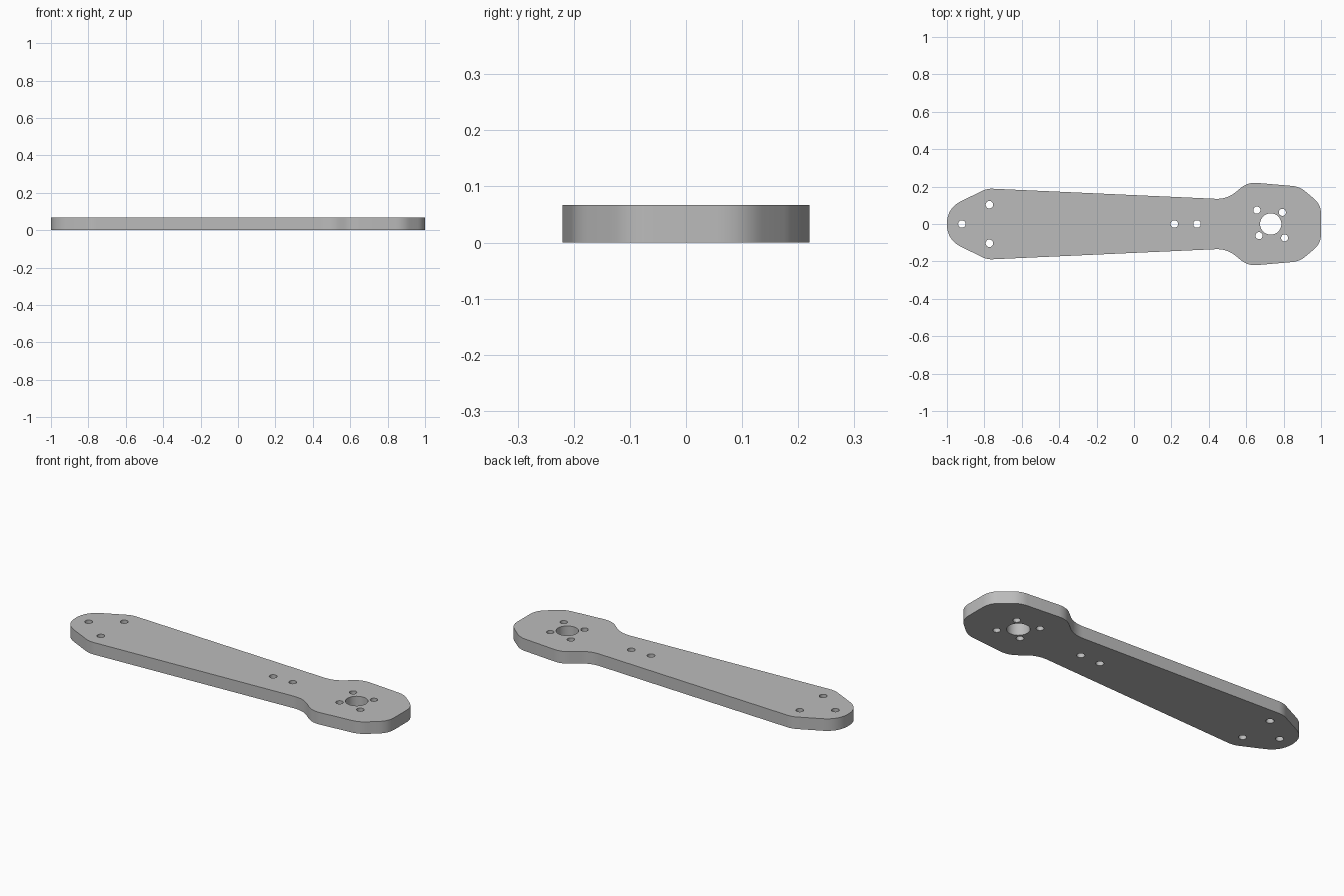
import bpy
from math import cos, sin, pi, radians
from mathutils import Vector

default = bpy.data.objects.get("Cube")
if default:
    bpy.data.objects.remove(default, do_unlink=True)

THICK = 0.067

# Half outline corners: x, y, rounding length
CORNERS = [(-1, 0.085, 0.084), (-0.785, 0.19, 0.03), (0.497, 0.132, 0.06),
           (0.609, 0.224, 0.05), (0.885, 0.2, 0.04), (1, 0.104, 0.05)]


def rounded(corners, steps=8):
    """Blend each corner of an open path with a quadratic arc."""
    ends = [Vector((-1, 0)), Vector((1, 0))]
    pts = [ends[0]] + [Vector(c[:2]) for c in corners] + [ends[1]]
    path = []
    for i, (_, _, trim) in enumerate(corners, 1):
        p = pts[i]
        a = p + (pts[i - 1] - p).normalized() * trim
        b = p + (pts[i + 1] - p).normalized() * trim
        for k in range(steps + 1):
            t = k / steps
            path.append(a * (1 - t) ** 2 + p * 2 * t * (1 - t) + b * t * t)
    return path


def circle(x, y, r, n=32):
    return [Vector((x + r * cos(2 * pi * k / n), y + r * sin(2 * pi * k / n)))
            for k in range(n)]


def add_loop(curve, points):
    spline = curve.splines.new("POLY")
    spline.points.add(len(points) - 1)
    for sp, p in zip(spline.points, points):
        sp.co = (p.x, p.y, 0, 1)
    spline.use_cyclic_u = True


# Flat plate outline, mirrored across the long axis
curve = bpy.data.curves.new("arm_plate", "CURVE")
curve.dimensions = "2D"
curve.fill_mode = "BOTH"
curve.extrude = THICK / 2
upper = rounded(CORNERS)
add_loop(curve, upper + [Vector((p.x, -p.y)) for p in reversed(upper)])

# Mounting holes along the arm
for x, y in [(-0.92, 0), (-0.773, 0.103), (-0.773, -0.103), (0.216, 0), (0.337, 0)]:
    add_loop(curve, circle(x, y, 0.02))

# Motor shaft hole with four screw holes around it
HUB = 0.731
add_loop(curve, circle(HUB, 0, 0.057, 48))
for angle, dist in [(45, 0.088), (135, 0.105), (225, 0.088), (315, 0.105)]:
    a = radians(angle)
    add_loop(curve, circle(HUB + dist * cos(a), dist * sin(a), 0.019))

plate = bpy.data.objects.new("arm_plate", curve)
bpy.context.collection.objects.link(plate)
plate.location.z = THICK / 2

# Solid mesh with crisp rims and smooth rounded walls
bpy.ops.object.select_all(action="DESELECT")
plate.select_set(True)
bpy.context.view_layer.objects.active = plate
bpy.ops.object.convert(target="MESH")
plate = bpy.context.object
bpy.ops.object.mode_set(mode="EDIT")
bpy.ops.mesh.select_all(action="SELECT")
bpy.ops.mesh.remove_doubles(threshold=0.0002)
bpy.ops.mesh.normals_make_consistent(inside=False)
bpy.ops.object.mode_set(mode="OBJECT")
bpy.ops.object.shade_smooth_by_angle(angle=radians(30))

# Plain grey finish
grey = bpy.data.materials.new("plain_grey")
grey.use_nodes = True
colour = (0.5, 0.5, 0.5, 1)
grey.diffuse_color = colour
grey.node_tree.nodes["Principled BSDF"].inputs["Base Color"].default_value = colour
plate.data.materials.clear()
plate.data.materials.append(grey)
